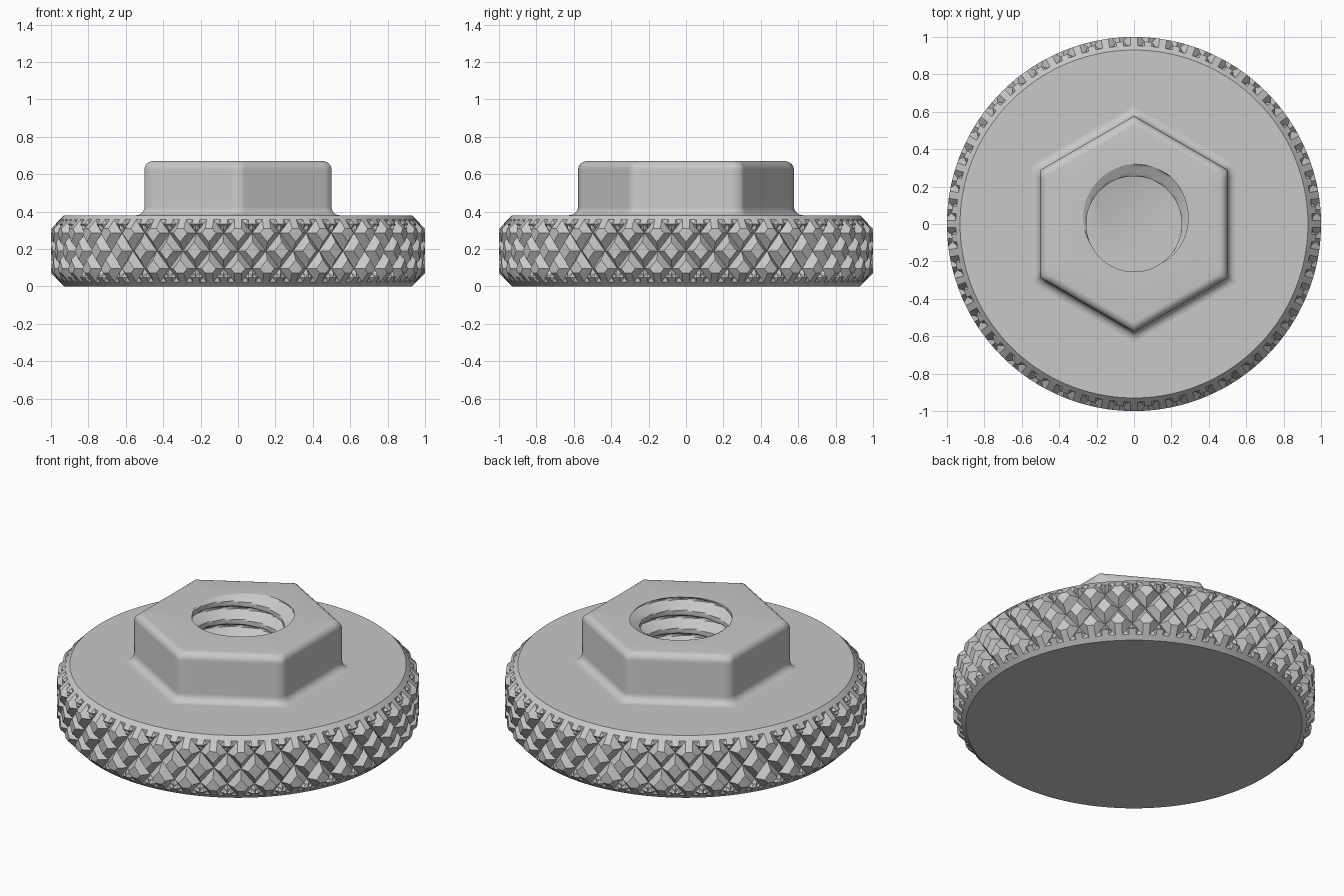
import bpy
from math import pi, cos, sin, radians, degrees

cube = bpy.data.objects.get("Cube")
if cube:
    bpy.data.objects.remove(cube)

grey = bpy.data.materials.new("grey_metal")
grey.use_nodes = True
COLOUR = (0.58, 0.58, 0.58, 1)
grey.diffuse_color = COLOUR
for node in grey.node_tree.nodes:
    if node.type == 'BSDF_PRINCIPLED':
        node.inputs["Base Color"].default_value = COLOUR

HEIGHT, TOP, FLOOR = 0.38, 0.67, 0.10


def polar_mesh(name, rows, count, cap_first=False, cap_last=False, split=False):
    """Join rings of points; each row is a function angle -> (radius, z)."""
    verts, faces = [], []
    for row in rows:
        for i in range(count):
            t = 2 * pi * i / count
            r, z = row(t)
            verts.append((r * cos(t), r * sin(t), z))
    for j in range(len(rows) - 1):
        for i in range(count):
            k = (i + 1) % count
            a, b = j * count + i, j * count + k
            c, d = b + count, a + count
            if not split:
                faces.append((a, b, c, d))
            elif (i + j) % 2:
                faces += [(a, b, d), (b, c, d)]
            else:
                faces += [(a, b, c), (a, c, d)]
    if cap_first:
        faces.append(tuple(reversed(range(count))))
    if cap_last:
        faces.append(tuple(range(len(verts) - count, len(verts))))
    mesh = bpy.data.meshes.new(name)
    mesh.from_pydata(verts, [], faces)
    mesh.materials.append(grey)
    obj = bpy.data.objects.new(name, mesh)
    bpy.context.collection.objects.link(obj)
    return obj


def smooth(obj, angle):
    bpy.ops.object.select_all(action='DESELECT')
    obj.select_set(True)
    bpy.context.view_layer.objects.active = obj
    bpy.ops.object.shade_smooth_by_angle(angle=radians(angle))


# Knurled wheel: crossed helical grooves with flat diamond heads, chamfered rims
TEETH, STEPS = 40, 8


def knurl_row(j):
    v = j / STEPS - 1
    z = HEIGHT * (v + 1) / 2

    def row(t):
        u = TEETH * t / (2 * pi)
        d = min(abs(s - round(s)) for s in (u + v, u - v))
        knurl = 0.955 + 0.045 * min(1, d / 0.25)
        chamfer = 0.93 + 0.07 * min(1, (1 - abs(v)) / 0.375)
        return min(knurl, chamfer), z
    return row


wheel_rows = [knurl_row(j) for j in range(2 * STEPS + 1)]
wheel_rows.append(lambda t: (0.45, HEIGHT))
polar_mesh("knurled_wheel", wheel_rows, TEETH * STEPS, cap_first=True, split=True)


# Thread: radius of the helical bore
PITCH = 0.11


def bore_radius(t, z):
    phase = (z - TOP) / PITCH - (t - radians(75)) / (2 * pi)
    w = abs(phase - round(phase))
    return 0.255 + 0.065 * max(0, min(1, (0.36 - w) / 0.3))


def bore_row(z):
    return lambda t: (bore_radius(t, z), z)


# Hexagonal boss with filleted foot and rounded top edge
def hex_row(apothem, z):
    def row(t):
        off = (t + pi / 6) % (pi / 3) - pi / 6
        return apothem / cos(off), z
    return row


quarter = [k * pi / 12 for k in range(7)]
foot = [hex_row(0.545 - 0.045 * sin(a), HEIGHT + 0.045 * (1 - cos(a))) for a in quarter]
crown = [hex_row(0.455 + 0.045 * cos(a), TOP - 0.045 + 0.045 * sin(a)) for a in quarter]
boss = polar_mesh("hex_boss", foot + crown + [bore_row(TOP)], 96)
smooth(boss, 62)

# Threaded blind bore
LEVELS = 80
bore = [bore_row(TOP + (FLOOR - TOP) * k / LEVELS) for k in range(LEVELS + 1)]
thread = polar_mesh("threaded_bore", bore, 96, cap_last=True)
smooth(thread, 30)
